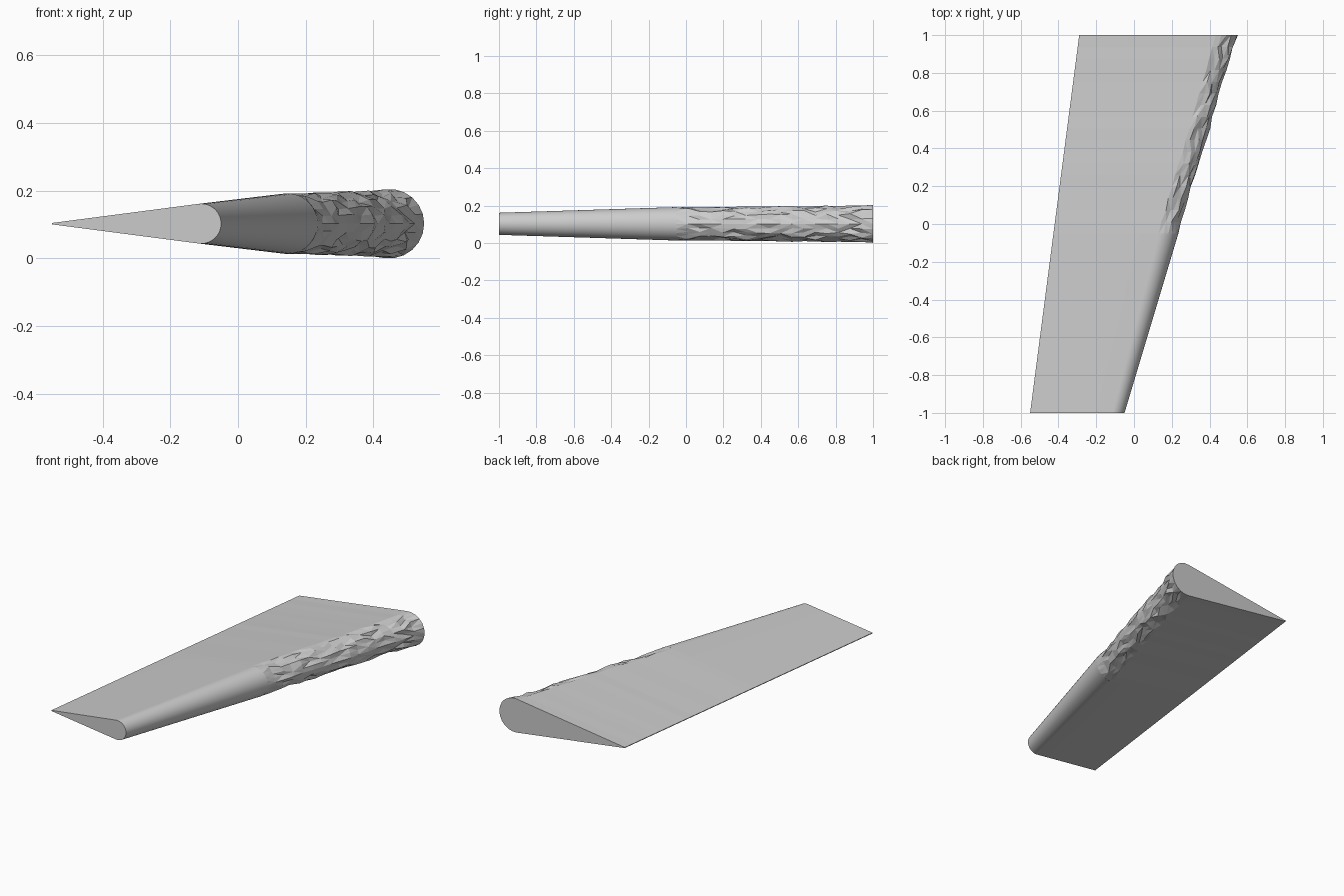
import bpy, bmesh, math, random

cube = bpy.data.objects.get("Cube")
if cube:
    bpy.data.objects.remove(cube)
random.seed(4)

grey = bpy.data.materials.new("light_grey")
grey.use_nodes = True
colour = (0.6, 0.6, 0.6, 1)
grey.diffuse_color = colour
grey.node_tree.nodes["Principled BSDF"].inputs["Base Color"].default_value = colour

MID = 0.1025      # height of the chord plane
JOIN = -0.05      # where the smooth nose meets the rough nose


def section(y, half_steps, rough=0.0):
    """Closed outline: sharp tail, straight sides, round nose (mirrored in z)."""
    t = (y + 1) / 2
    tail = -0.55 + 0.26 * t
    lead = -0.05 + 0.60 * t
    r = 0.059 + 0.032 * (y + 1) if y < 0 else 0.091 + 0.0115 * y
    cx = lead - r
    start = math.pi / 2 + math.asin(r / (cx - tail))
    upper = []
    for i in range(half_steps + 1):
        a = start * (1 - i / half_steps)
        dx = dr = 0.0
        if rough:
            dr = -random.uniform(0, rough)
            dx = random.uniform(-0.3, 0.3) * rough
            if i == 0:
                dr *= 0.3
            if i == half_steps:
                dr *= 0.4
        upper.append((cx + (r + dr) * math.cos(a) + dx, (r + dr) * math.sin(a)))
    outline = [(tail, 0.002)] + upper
    outline += [(x, -z) for x, z in reversed(upper[:-1])] + [(tail, -0.002)]
    return [(x, y, MID + z) for x, z in outline]


def loft(name, rings, rough):
    bm = bmesh.new()
    loops = [[bm.verts.new(p) for p in ring] for ring in rings]
    n = len(loops[0])
    for a, b in zip(loops, loops[1:]):
        for i in range(n):
            j = (i + 1) % n
            q = [a[i], a[j], b[j], b[i]]
            if rough and 0 < i < n - 2:
                # split the rough nose into facets along random diagonals
                k = random.randint(0, 1)
                q = q[k:] + q[:k]
                bm.faces.new(q[:3])
                bm.faces.new([q[0], q[2], q[3]])
            else:
                bm.faces.new(q)
    bm.faces.new(loops[0])
    bm.faces.new(loops[-1])
    bmesh.ops.recalc_face_normals(bm, faces=bm.faces)
    mesh = bpy.data.meshes.new(name)
    bm.to_mesh(mesh)
    bm.free()
    mesh.materials.append(grey)
    ob = bpy.data.objects.new(name, mesh)
    bpy.context.collection.objects.link(ob)
    return ob


# Smooth outer wing
outer = loft("smooth_outer_wing", [section(y, 14) for y in (-1, -0.5, JOIN)], False)
bpy.ops.object.select_all(action="DESELECT")
outer.select_set(True)
bpy.context.view_layer.objects.active = outer
bpy.ops.object.shade_smooth_by_angle(angle=math.radians(25))

# Inner wing with a faceted, dented nose
STEPS = 17
rings = []
for s in range(STEPS + 1):
    y = JOIN + (1 - JOIN) * s / STEPS
    rings.append(section(y, 6, 0.016 if 0 < s < STEPS else 0.0))
loft("rough_inner_wing", rings, True)
